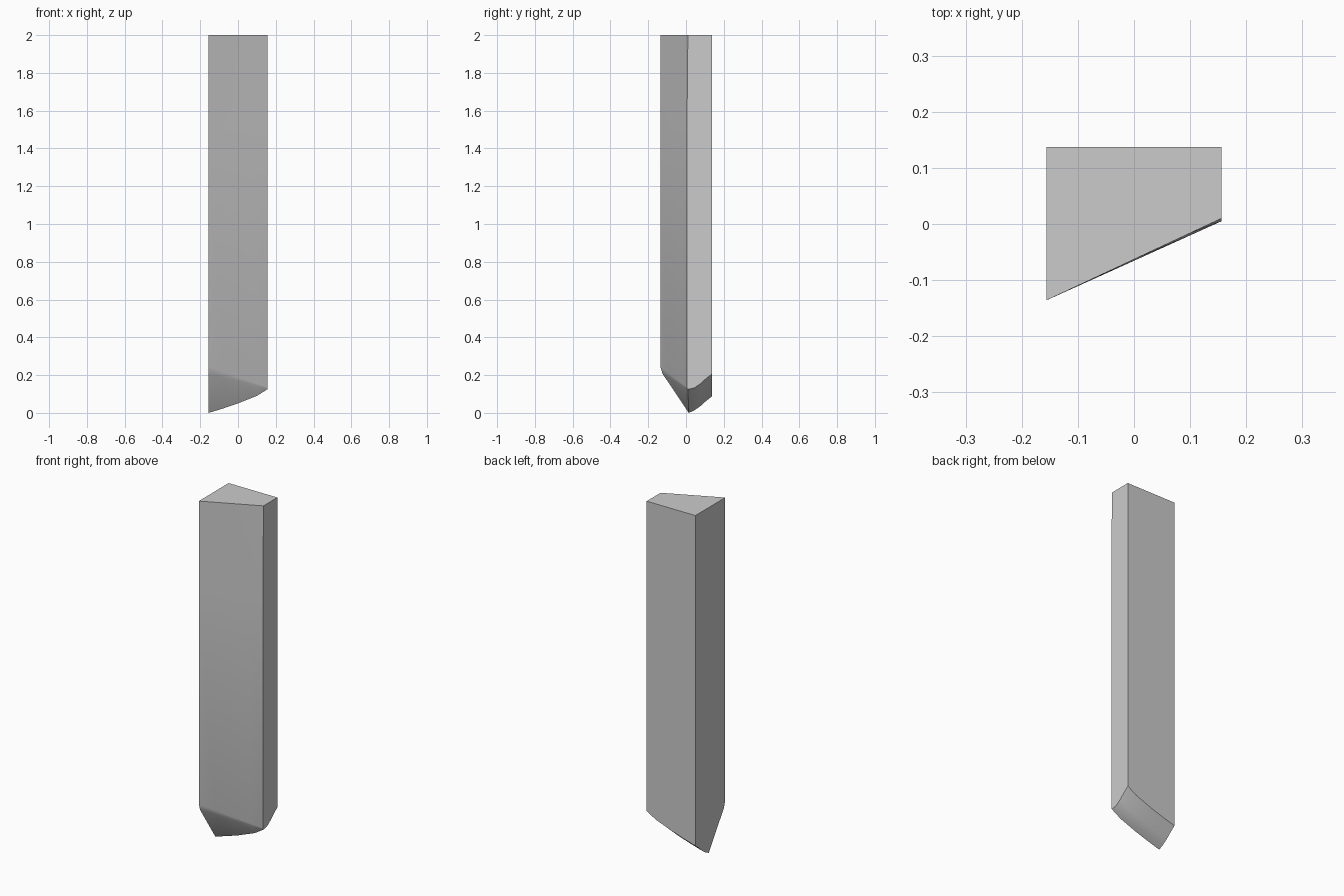
import bpy, bmesh

if "Cube" in bpy.data.objects:
    bpy.data.objects.remove(bpy.data.objects["Cube"])

HALF_X, BACK = 0.156, 0.137
# stations along x, with the rise of the curved tip at each
STATIONS = [(-HALF_X, 0.0), (-0.08, 0.023), (0.0, 0.05), (0.1, 0.09), (HALF_X, 0.125)]
# underside curve from the ridge to the back: (y, z)
UNDER = [(0.045, 0.014), (0.075, 0.035), (0.105, 0.062), (BACK, 0.087)]


def mix(a, b, t):
    return a + (b - a) * t


def section(x, rise):
    """Outline of the post at one x, from front top round the tip to back top."""
    t = (x + HALF_X) / (2 * HALF_X)
    pts = [(mix(-0.136, 0.01, t), 2.0),       # front top
           (mix(-0.136, 0.005, t), 1.5),      # slight bow of the front face
           (mix(-0.136, 0.005, t), mix(0.245, 0.134, t)),
           (mix(-0.124, 0.006, t), mix(0.207, 0.130, t)),
           (mix(0.015, 0.010, t), rise)]      # ridge
    pts += [(y, z + rise * 0.95) for y, z in UNDER]
    pts.append((BACK, 2.0))
    return [(x, y, z) for y, z in pts]


# pointed post lofted across x
bm = bmesh.new()
rows = [[bm.verts.new(p) for p in section(x, r)] for x, r in STATIONS]
n = len(rows[0])
for a, b in zip(rows, rows[1:]):
    for i in range(n):
        j = (i + 1) % n
        bm.faces.new((a[i], a[j], b[j], b[i]))
# flat side caps
bm.faces.new(rows[0])
bm.faces.new(rows[-1])
bmesh.ops.recalc_face_normals(bm, faces=bm.faces)

mesh = bpy.data.meshes.new("pointed_post")
bm.to_mesh(mesh)
bm.free()
post = bpy.data.objects.new("pointed_post", mesh)
bpy.context.collection.objects.link(post)

# smooth the rounded tip, keep the corners sharp
bpy.context.view_layer.objects.active = post
post.select_set(True)
bpy.ops.object.shade_smooth_by_angle(angle=0.4)
